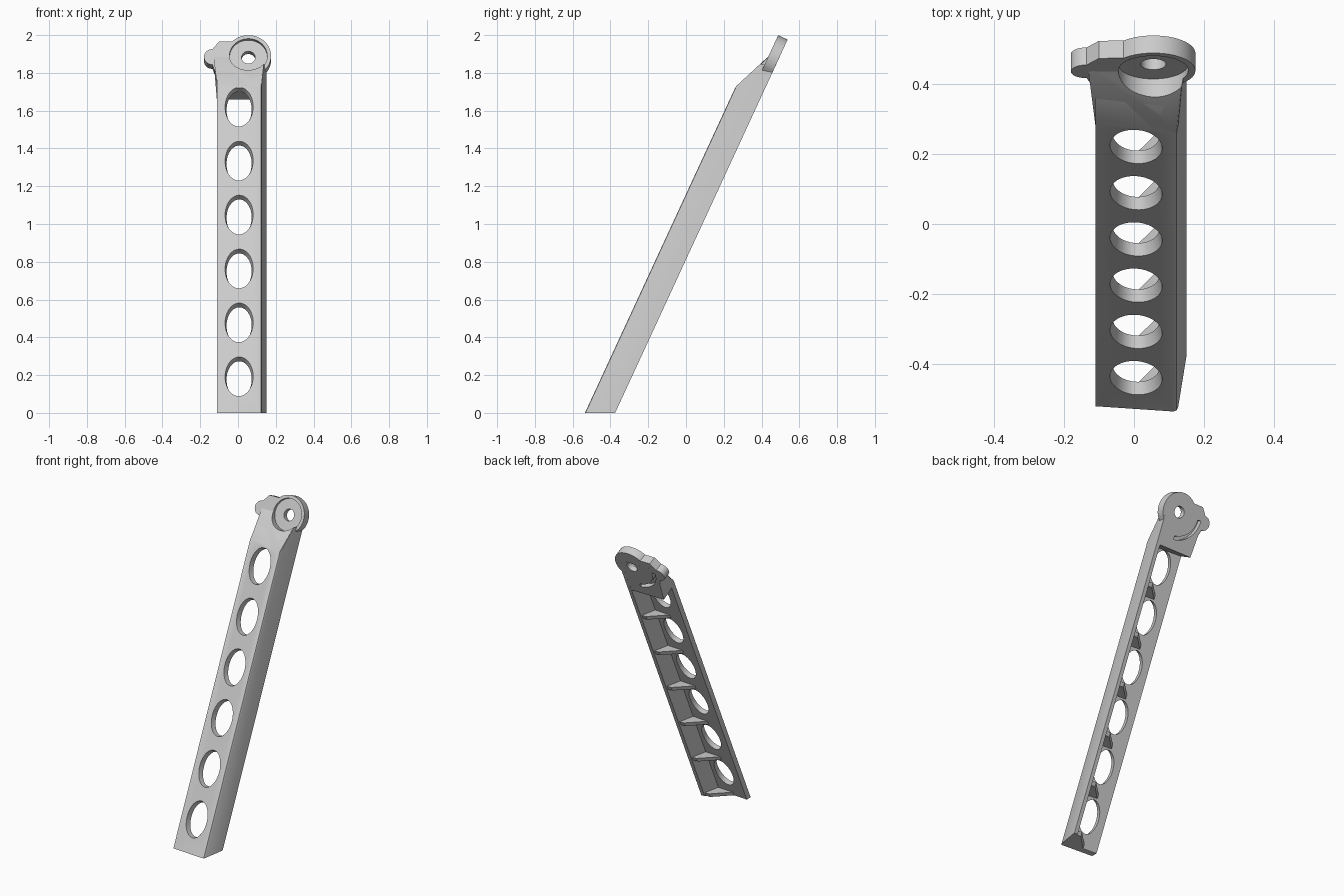
import bpy, bmesh, math
from mathutils import Vector

if "Cube" in bpy.data.objects:
    bpy.data.objects.remove(bpy.data.objects["Cube"])

grey = bpy.data.materials.new("plain_grey")
grey.use_nodes = True
grey.diffuse_color = (0.6, 0.6, 0.6, 1)
grey.node_tree.nodes["Principled BSDF"].inputs["Base Color"].default_value = (0.6, 0.6, 0.6, 1)

LEAN = math.radians(24.8)
S, C, T = math.sin(LEAN), math.cos(LEAN), math.tan(LEAN)
DEPTH = 0.145          # arm thickness square to its front face
PIVOT = (0.055, 2.124)  # pivot in arm coordinates (across, along)


def place(x, along, depth):
    """Arm coordinates to world coordinates."""
    return Vector((x, -0.535 + along * S + depth * C, along * C - depth * S))


def loft(name, ring_a, ring_b):
    """Closed solid between two rings with equal point counts."""
    bm = bmesh.new()
    a = [bm.verts.new(p) for p in ring_a]
    b = [bm.verts.new(p) for p in ring_b]
    bm.faces.new(a)
    bm.faces.new(b[::-1])
    n = len(a)
    for i in range(n):
        j = (i + 1) % n
        bm.faces.new((a[j], a[i], b[i], b[j]))
    bmesh.ops.recalc_face_normals(bm, faces=bm.faces)
    mesh = bpy.data.meshes.new(name)
    bm.to_mesh(mesh)
    bm.free()
    obj = bpy.data.objects.new(name, mesh)
    mesh.materials.append(grey)
    bpy.context.collection.objects.link(obj)
    return obj


def arc(cx, cv, rx, rv, start, end, steps):
    angles = [math.radians(start + (end - start) * i / steps) for i in range(steps + 1)]
    return [(cx + rx * math.cos(t), cv + rv * math.sin(t)) for t in angles]


def slab(name, outline, d0, d1, back=None):
    """Outline in arm coordinates, given thickness between two depths."""
    return loft(name, [place(x, v, d0) for x, v in outline],
                [place(x, v, d1) for x, v in (back or outline)])


def cut(obj, cutters):
    bpy.context.view_layer.objects.active = obj
    for cutter in cutters:
        mod = obj.modifiers.new("cut", "BOOLEAN")
        mod.operation = "DIFFERENCE"
        mod.solver = "EXACT"
        mod.object = cutter
        bpy.ops.object.modifier_apply(modifier=mod.name)


# Arm: angle section swept up the lean
section = [(-0.11, -0.52), (0.112, -0.535), (0.121, -0.532), (0.126, -0.523), (0.15, -0.375),
           (0.125, -0.375), (0.1, -0.493), (-0.11, -0.48)]
TOP = 1.88
arm = loft("arm", [(x, y, 0) for x, y in section], [(x, y + TOP * T, TOP) for x, y in section])

# Sloped top of the arm
bm = bmesh.new()
bm.from_mesh(arm.data)
res = bmesh.ops.bisect_plane(bm, geom=bm.verts[:] + bm.edges[:] + bm.faces[:],
                             plane_co=(0, 0.27, 1.73), plane_no=(0, -0.17, 0.18), clear_outer=True)
edges = [e for e in res["geom_cut"] if isinstance(e, bmesh.types.BMEdge)]
bmesh.ops.holes_fill(bm, edges=[e for e in edges if e.is_boundary], sides=0)
bmesh.ops.recalc_face_normals(bm, faces=bm.faces)
bm.to_mesh(arm.data)
bm.free()

# Solid wedge carrying the head
wedge = loft("head_wedge",
             [(0.122, 0.261, 1.72), (0.122, 0.266, 1.73), (0.14, 0.45, 1.9),
              (0.149, 0.503, 1.9), (0.149, 0.391, 1.659)],
             [(-0.11, 0.275, 1.72), (-0.11, 0.28, 1.73), (-0.132, 0.45, 1.9),
              (-0.132, 0.503, 1.9), (-0.112, 0.391, 1.659)])

# Head plate: round pivot end, shoulder and small ear
outline = arc(*PIVOT, 0.12, 0.12, -30, 135, 40)
outline += [(-0.1, 2.208), (-0.135, 2.163)]
outline += arc(-0.135, 2.118, 0.045, 0.045, 105, 270, 20)
outline += [(-0.125, 2.04), (0.14, 2.04)]
plate = slab("head_plate", outline, DEPTH - 0.055, DEPTH)

# Tapered oval openings
ovals = []
for i in range(6):
    v = (0.195 + 0.2855 * i) / C
    ovals.append(slab("oval_cutter", arc(0.005, v, 0.08, 0.12, 0, 352.5, 47), -0.02, 0.06,
                      arc(0.005, v, 0.063, 0.103, 0, 352.5, 47)))

# Pivot pocket, bolt hole and curved groove behind
pocket = slab("pocket_cutter", arc(*PIVOT, 0.1, 0.1, 0, 354, 59), -0.2, 0.11)
bolt = slab("bolt_cutter", arc(*PIVOT, 0.036, 0.036, 0, 350, 35), -0.2, 0.3)
groove = slab("groove_cutter", arc(*PIVOT, 0.145, 0.145, 180, 265, 20)
              + arc(*PIVOT, 0.168, 0.168, 265, 180, 20), 0.115, 0.2)

cut(arm, ovals + [pocket])
cut(wedge, [pocket, bolt, groove])
cut(plate, [pocket, bolt, groove])
for cutter in ovals + [pocket, bolt, groove]:
    bpy.data.objects.remove(cutter)

# Level ribs bracing the flange
rib = [(-0.015, -0.49), (0.11, -0.5), (0.135, -0.385), (0.092, -0.385)]
ribs = []
for i in range(6):
    z = 0.2855 * i
    ribs.append(loft(f"rib_{i + 1}", [(x, y + z * T, z) for x, y in rib],
                     [(x, y + (z + 0.025) * T, z + 0.025) for x, y in rib]))

# Smooth curved walls, keep corners crisp
bpy.ops.object.select_all(action="DESELECT")
for obj in [arm, wedge, plate] + ribs:
    obj.select_set(True)
bpy.context.view_layer.objects.active = arm
bpy.ops.object.shade_smooth_by_angle(angle=math.radians(30))
